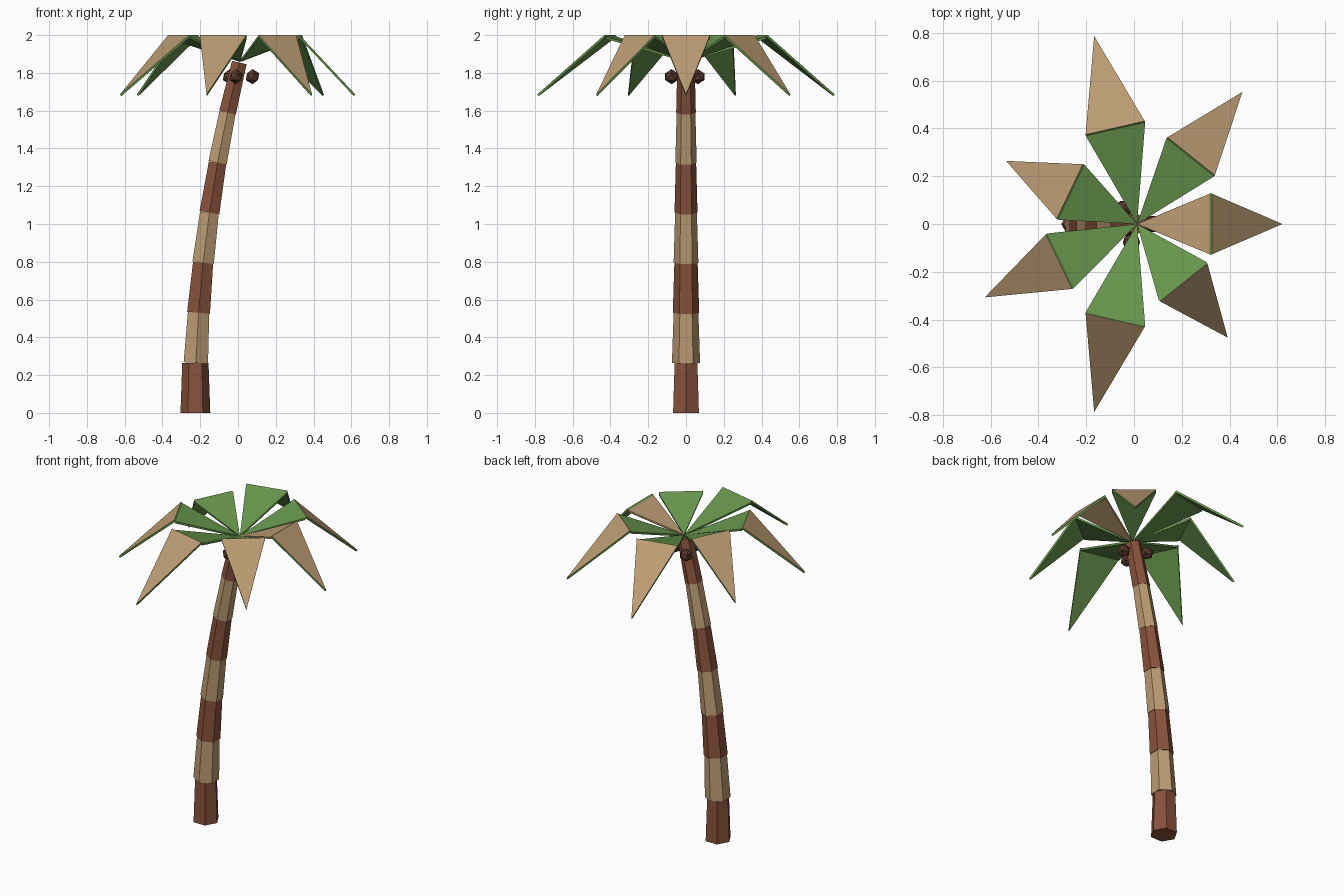
import bpy, bmesh
from math import sin, cos, tau, radians
from mathutils import Vector, Matrix

if "Cube" in bpy.data.objects:
    bpy.data.objects.remove(bpy.data.objects["Cube"])


def material(name, rgb):
    mat = bpy.data.materials.new(name)
    mat.use_nodes = True
    mat.diffuse_color = (*rgb, 1)
    mat.node_tree.nodes["Principled BSDF"].inputs["Base Color"].default_value = (*rgb, 1)
    return mat


TAN = material("tan", (0.50, 0.33, 0.17))
BROWN = material("bark_brown", (0.25, 0.085, 0.045))
GREEN = material("leaf_green", (0.14, 0.31, 0.075))
NUT = material("nut_brown", (0.10, 0.04, 0.025))


def finish(bm, name, *mats):
    bmesh.ops.recalc_face_normals(bm, faces=bm.faces)
    mesh = bpy.data.meshes.new(name)
    bm.to_mesh(mesh)
    bm.free()
    for mat in mats:
        mesh.materials.append(mat)
    obj = bpy.data.objects.new(name, mesh)
    bpy.context.collection.objects.link(obj)
    return obj


# Trunk: stacked tapering hexagonal segments along a curve that leans to +x
SEGMENTS = 7
HEIGHT = 1.855


def trunk_point(t):
    return Vector((-0.228 + 0.235 * t * t, 0, HEIGHT * t))


for i in range(SEGMENTS):
    low, high = trunk_point(i / SEGMENTS), trunk_point((i + 1) / SEGMENTS)
    axis = high - low
    radius = 0.079 - 0.0045 * i
    turn = axis.to_track_quat("Z", "Y") if i else Vector((0, 0, 1)).to_track_quat("Z", "Y")
    bm = bmesh.new()
    bmesh.ops.create_cone(bm, cap_ends=True, segments=6, radius1=radius,
                          radius2=radius * 0.88, depth=axis.length)
    bmesh.ops.rotate(bm, verts=bm.verts, matrix=Matrix.Rotation(radians(90), 3, "Z"))
    bmesh.ops.rotate(bm, verts=bm.verts, matrix=turn.to_matrix())
    bmesh.ops.translate(bm, verts=bm.verts, vec=(low + high) / 2)
    finish(bm, f"trunk_segment_{i + 1}", TAN if i % 2 else BROWN)

# Leaves: a rising inner blade and a drooping outer blade, both thin triangles
LEAVES = 7
THICK = 0.012
HUB = Vector((0.013, 0, 1.87))


def blade(name, corners, offset, angle, under, top):
    """Triangular slab; 'offset' is the signed thickness along the upward normal."""
    normal = (corners[1] - corners[0]).cross(corners[2] - corners[0]).normalized()
    if normal.z < 0:
        normal = -normal
    bm = bmesh.new()
    a = [bm.verts.new(p) for p in corners]
    b = [bm.verts.new(p + normal * offset) for p in corners]
    caps = [bm.faces.new(a), bm.faces.new(b)]
    for k in range(3):
        n = (k + 1) % 3
        bm.faces.new((a[k], a[n], b[n], b[k]))
    upper = max(caps, key=lambda f: f.calc_center_median().z)
    upper.material_index = 1
    bmesh.ops.rotate(bm, verts=bm.verts, matrix=Matrix.Rotation(angle, 3, "Z"))
    bmesh.ops.translate(bm, verts=bm.verts, vec=HUB)
    finish(bm, name, under, top)


for i in range(LEAVES):
    angle = tau * i / LEAVES
    length = 0.6 + 0.1 * (i % 3)
    mid = length * 0.507
    half = 0.127
    rise = 0.122
    left, right = Vector((mid, half, rise)), Vector((mid, -half, rise))
    inner = GREEN if i else TAN
    blade(f"leaf_inner_{i + 1}", [Vector((0, 0, 0)), right, left], -THICK, angle, inner, inner)
    tip = Vector((length, 0, 1.677 - HUB.z))
    blade(f"leaf_outer_{i + 1}", [right, tip, left], THICK, angle, GREEN, TAN)

# Nuts: faceted balls clustered around the trunk under the leaves
for i, degrees in enumerate((0, 125, 262)):
    a = radians(degrees)
    bm = bmesh.new()
    bmesh.ops.create_icosphere(bm, subdivisions=1, radius=0.04)
    bmesh.ops.translate(bm, verts=bm.verts, vec=(0.077 * cos(a), 0.077 * sin(a), 1.78))
    finish(bm, f"nut_{i + 1}", NUT)
